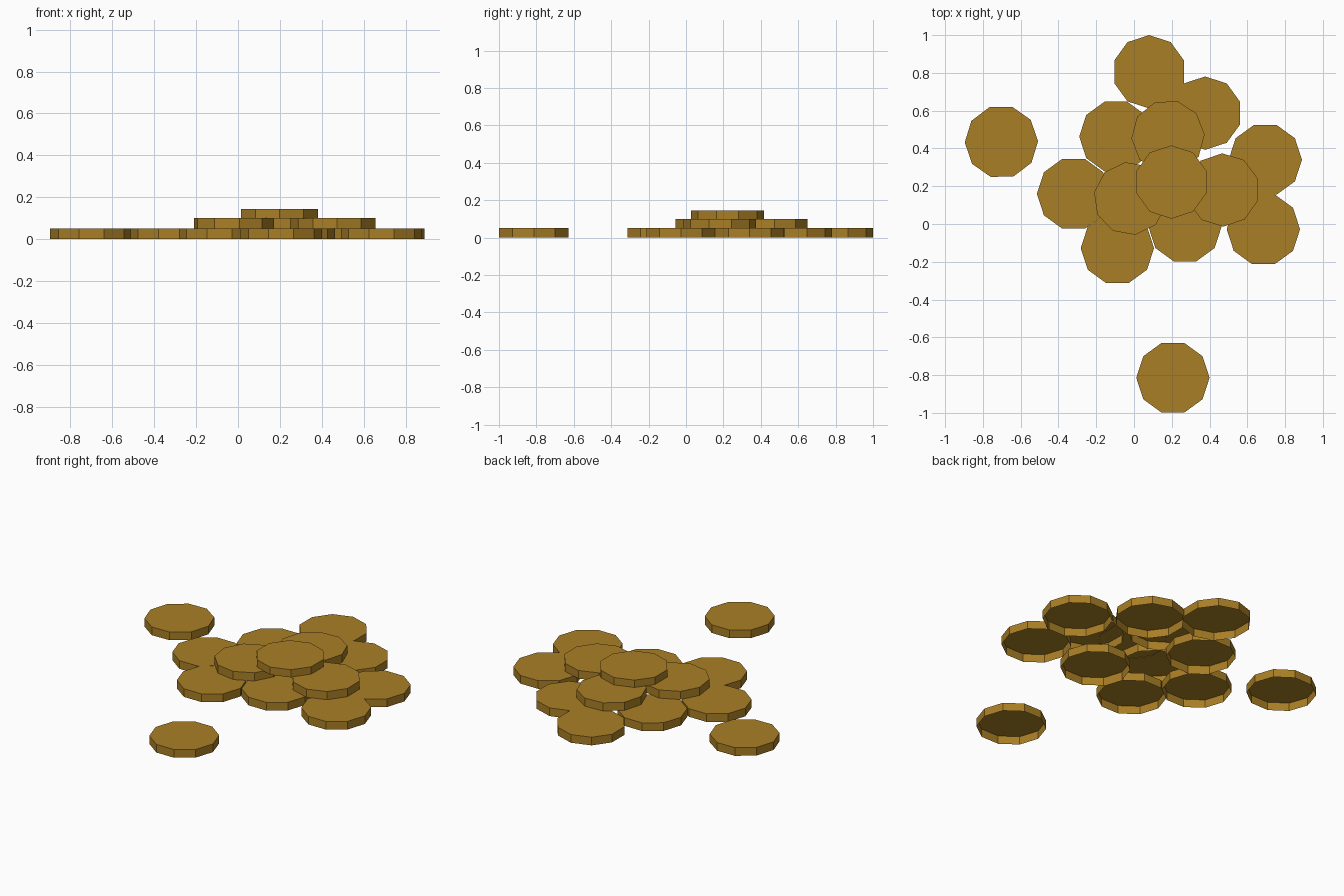
import bpy, bmesh, math

if "Cube" in bpy.data.objects:
    bpy.data.objects.remove(bpy.data.objects["Cube"])

# Scattered pile of ten-sided coins, each an open-bottomed cap
gold = bpy.data.materials.new("old_gold")
gold.diffuse_color = (0.40, 0.212, 0.019, 1.0)
gold.use_nodes = True
gold.node_tree.nodes["Principled BSDF"].inputs["Base Color"].default_value = gold.diffuse_color

RADIUS = 0.194
BOTTOMS = [0.0, 0.05, 0.098]
TOPS = [0.05, 0.10, 0.145]


def coin(name, x, y, layer, turn):
    bm = bmesh.new()
    bmesh.ops.create_circle(bm, cap_ends=True, segments=10, radius=RADIUS)
    face = bm.faces[:][0]
    if face.normal.z < 0:
        face.normal_flip()
    # Pull the rim wall down from the top face
    wall = bmesh.ops.extrude_edge_only(bm, edges=bm.edges[:])["geom"]
    h = TOPS[layer] - BOTTOMS[layer]
    for v in wall:
        if isinstance(v, bmesh.types.BMVert):
            v.co.z -= h
    bmesh.ops.recalc_face_normals(bm, faces=bm.faces[:])
    if max(bm.faces, key=lambda f: f.calc_center_median().z).normal.z < 0:
        bmesh.ops.reverse_faces(bm, faces=bm.faces[:])
    # Turn so that a corner sits at the given angle
    c = next(v.co for v in bm.verts)
    a = math.radians(turn) - math.atan2(c.y, c.x)
    me = bpy.data.meshes.new(name)
    bm.to_mesh(me)
    bm.free()
    me.materials.append(gold)
    ob = bpy.data.objects.new(name, me)
    ob.location = (x, y, TOPS[layer])
    ob.rotation_euler = (0, 0, a)
    bpy.context.collection.objects.link(ob)


# x, y, layer, corner angle
COINS = [
    # two loose coins
    (-0.702, 0.435, 0, 1), (0.206, -0.814, 0, 0),
    # bottom layer
    (0.08, 0.806, 0, 18), (0.377, 0.587, 0, 18), (0.695, 0.34, 0, 0),
    (0.685, -0.028, 0, 0), (0.27, -0.013, 0, 0), (-0.088, -0.128, 0, 0),
    (-0.32, 0.16, 0, 0), (-0.096, 0.463, 0, 0),
    # middle layer
    (0.18, 0.463, 1, 3), (-0.02, 0.135, 1, -10), (0.47, 0.18, 1, 19),
    # top coin
    (0.198, 0.222, 2, 18),
]
LAYER_NAMES = ["bottom_coin", "middle_coin", "top_coin"]
for i, (x, y, layer, turn) in enumerate(COINS):
    coin(f"{LAYER_NAMES[layer]}_{i + 1}", x, y, layer, turn)
